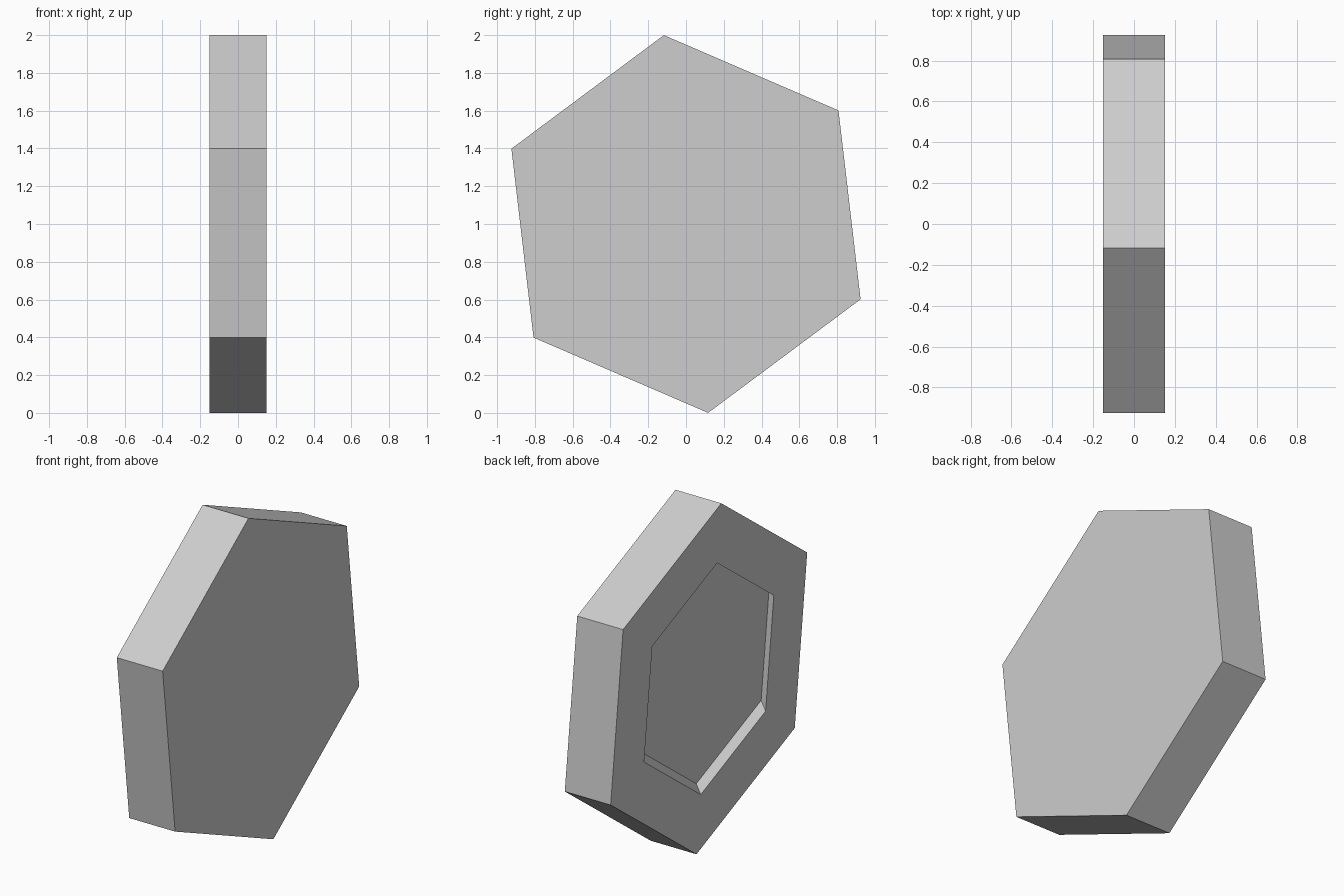
import bpy
import bmesh
import math
from mathutils import Vector

cube = bpy.data.objects.get("Cube")
if cube:
    bpy.data.objects.remove(cube, do_unlink=True)

RADIUS = 1.0066                # centre to corner
HALF_WIDTH = 0.151
TILT = math.atan2(1.0, -0.117)  # direction of the top corner
RECESS_SCALE = 0.66            # recess size relative to the plate
RECESS_DEPTH = 0.05

# Plain grey material
grey = bpy.data.materials.new("plain_grey")
grey.use_nodes = True
colour = (0.61, 0.61, 0.61, 1.0)
grey.diffuse_color = colour
grey.node_tree.nodes["Principled BSDF"].inputs["Base Color"].default_value = colour

bm = bmesh.new()

# Six-sided face on the -x side
corners = []
for i in range(6):
    a = TILT + i * math.pi / 3
    corners.append(bm.verts.new((-HALF_WIDTH, RADIUS * math.cos(a), 1 + RADIUS * math.sin(a))))
side = bm.faces.new(corners)

# Thicken it into a plate
result = bmesh.ops.extrude_face_region(bm, geom=[side], use_keep_orig=True)
new_verts = [g for g in result["geom"] if isinstance(g, bmesh.types.BMVert)]
bmesh.ops.translate(bm, verts=new_verts, vec=(2 * HALF_WIDTH, 0, 0))
bmesh.ops.recalc_face_normals(bm, faces=bm.faces[:])

# Rim around the recess in the -x side
side = min(bm.faces, key=lambda f: f.calc_center_median().x)
inset = RADIUS * math.cos(math.pi / 6) * (1 - RECESS_SCALE)
bmesh.ops.inset_individual(bm, faces=[side], thickness=inset, use_even_offset=True)
floor = min((f for f in bm.faces if f.normal.x < -0.9),
            key=lambda f: (f.calc_center_median() - Vector((-HALF_WIDTH, 0, 1))).length)

# Sink the floor, slanting it towards the middle of the upper front edge
floor = bmesh.ops.extrude_discrete_faces(bm, faces=[floor])["faces"][0]
slant = TILT + math.pi / 6
offset = RECESS_DEPTH * Vector((1, math.cos(slant), math.sin(slant)))
bmesh.ops.translate(bm, verts=floor.verts[:], vec=offset)
bm.normal_update()

mesh = bpy.data.meshes.new("hexagonal_plate")
bm.to_mesh(mesh)
bm.free()
mesh.materials.append(grey)
plate = bpy.data.objects.new("hexagonal_plate", mesh)
bpy.context.collection.objects.link(plate)
